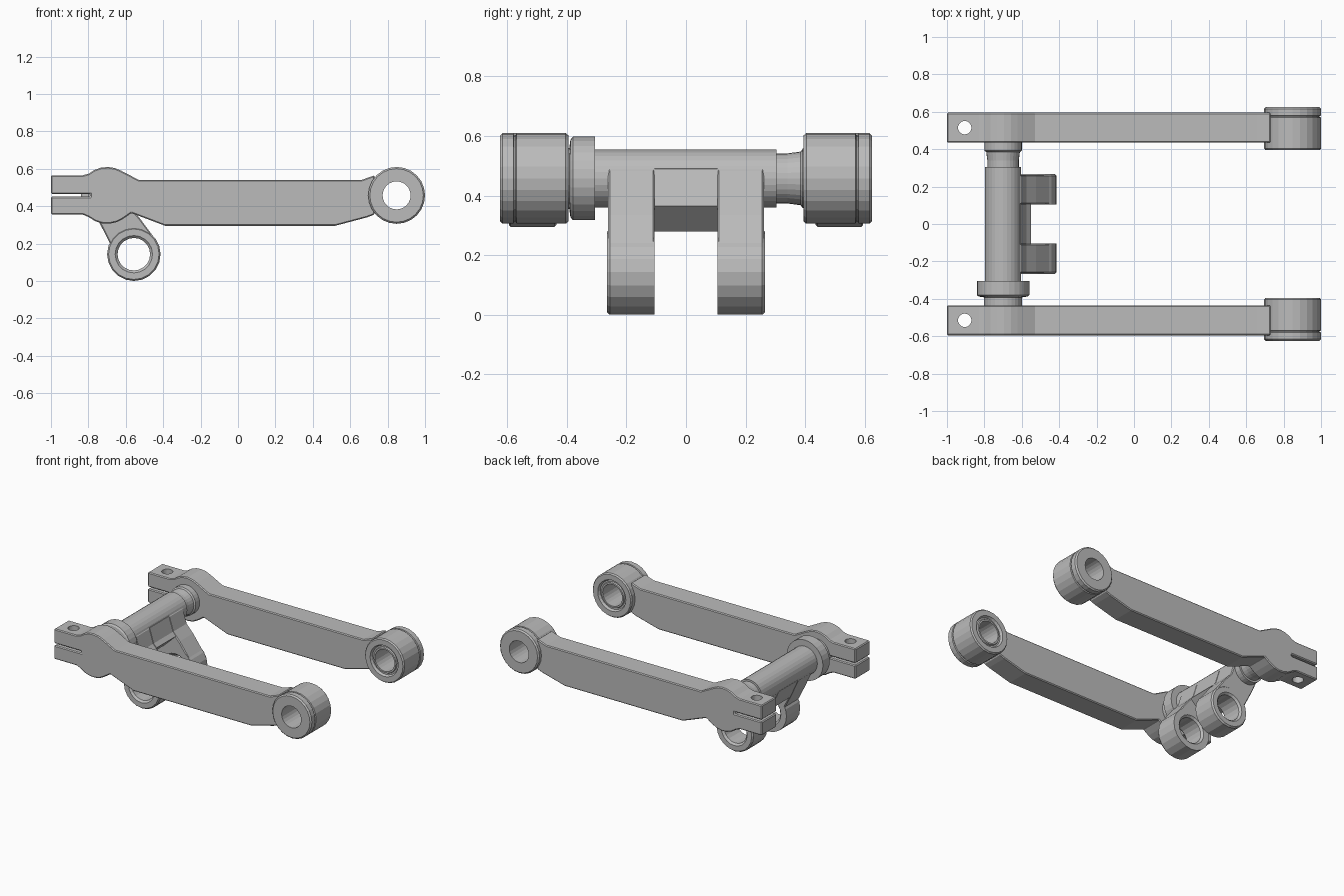
import bpy, bmesh
from math import sin, cos, pi, radians

cube = bpy.data.objects.get("Cube")
if cube:
    bpy.data.objects.remove(cube, do_unlink=True)

steel = bpy.data.materials.new("grey_steel")
GREY = (0.5, 0.5, 0.5, 1)
steel.diffuse_color = GREY
steel.use_nodes = True
steel.node_tree.nodes["Principled BSDF"].inputs["Base Color"].default_value = GREY


def finish(name, bm):
    bmesh.ops.remove_doubles(bm, verts=bm.verts, dist=1e-5)
    bmesh.ops.recalc_face_normals(bm, faces=bm.faces)
    mesh = bpy.data.meshes.new(name)
    bm.to_mesh(mesh)
    bm.free()
    mesh.materials.append(steel)
    ob = bpy.data.objects.new(name, mesh)
    bpy.context.collection.objects.link(ob)
    return ob


def prism(name, outline, y0, y1):
    """Extrude an (x, z) outline along y."""
    bm = bmesh.new()
    face = bm.faces.new([bm.verts.new((x, y0, z)) for x, z in outline])
    ext = bmesh.ops.extrude_face_region(bm, geom=[face])
    verts = [v for v in ext["geom"] if isinstance(v, bmesh.types.BMVert)]
    bmesh.ops.translate(bm, verts=verts, vec=(0, y1 - y0, 0))
    return finish(name, bm)


def lathe(name, profile, cx, cz, sides, closed=True):
    """Spin an (r, y) profile about an axis along y."""
    bm = bmesh.new()
    rings = [[bm.verts.new((cx + r * cos(2 * pi * i / sides), y,
                            cz + r * sin(2 * pi * i / sides)))
              for i in range(sides)] for r, y in profile]
    pairs = list(zip(rings, rings[1:]))
    if closed:
        pairs.append((rings[-1], rings[0]))
    for a, b in pairs:
        for i in range(sides):
            j = (i + 1) % sides
            bm.faces.new((a[i], a[j], b[j], b[i]))
    return finish(name, bm)


def arc(cx, cz, r, start, end, steps):
    angles = [radians(start + (end - start) * i / steps) for i in range(steps + 1)]
    return [(cx + r * cos(a), cz + r * sin(a)) for a in angles]


def bevel(ob, width):
    mod = ob.modifiers.new("soft_edges", "BEVEL")
    mod.width = width
    mod.segments = 1
    mod.limit_method = "ANGLE"
    mod.angle_limit = radians(40)


AXIS = 0.4575      # height of shaft and end eyes
SHAFT_X = -0.70
EYE_X = 0.848

# Arm outline: split clamp, round boss, long bar, tapered tip
arm_outline = (
    [(-1, 0.565), (-0.83, 0.565)]
    + arc(SHAFT_X, AXIS, 0.152, 130, 60, 5)
    + [(-0.53, 0.54), (0.66, 0.54), (0.73, 0.565),
       (0.73, 0.355), (0.69, 0.34), (0.52, 0.295), (-0.39, 0.295), (-0.57, 0.363)]
    + arc(SHAFT_X, AXIS, 0.152, -55, -130, 5)
    + [(-0.83, 0.355), (-1, 0.355), (-1, AXIS - 0.007),
       (-0.79, AXIS - 0.007), (-0.79, AXIS + 0.007), (-1, AXIS + 0.007)])

for s, side in ((-1, "front"), (1, "back")):
    arm = prism(side + "_arm", arm_outline, s * 0.435, s * 0.595)
    bevel(arm, 0.006)

    # Vertical bolt hole through the clamp
    bpy.ops.mesh.primitive_cylinder_add(vertices=20, radius=0.036, depth=0.6,
                                        location=(-0.905, s * 0.515, AXIS))
    cutter = bpy.context.object
    cutter.name = side + "_bolt_cutter"
    cutter.data.materials.append(steel)
    cutter.hide_render = True
    drill = arm.modifiers.new("bolt_hole", "BOOLEAN")
    drill.operation = "DIFFERENCE"
    drill.solver = "EXACT"
    drill.object = cutter
    bpy.context.view_layer.objects.active = arm
    for mod in list(arm.modifiers):
        bpy.ops.object.modifier_apply(modifier=mod.name)
    bpy.data.objects.remove(cutter, do_unlink=True)

    # End eye with a groove near its outer face and a recessed inner face
    eye = [(0.075, 0.625), (0.143, 0.625), (0.152, 0.616), (0.152, 0.58),
           (0.145, 0.577), (0.145, 0.572), (0.152, 0.569), (0.152, 0.404),
           (0.145, 0.395), (0.108, 0.395), (0.1, 0.412), (0.09, 0.412),
           (0.086, 0.402), (0.075, 0.402)]
    lathe(side + "_eye", [(r, s * y) for r, y in eye], EYE_X, AXIS, 24)

    # Clevis leg wraps onto its ring
    cx, cz = -0.557, 0.143
    leg = ([(-0.70, 0.50), (-0.79, 0.42), (-0.74, 0.31), (-0.692, 0.215)]
           + arc(cx, cz, 0.115, 165, 28, 10)
           + [(-0.432, 0.21), (-0.525, 0.335), (-0.575, 0.39), (-0.606, 0.49)])
    bevel(prism(side + "_clevis_leg", leg, s * 0.105, s * 0.262), 0.006)
    ring = [(0.1, 0.266), (0.135, 0.266), (0.143, 0.256), (0.143, 0.105),
            (0.1, 0.105), (0.087, 0.118), (0.087, 0.253)]
    lathe(side + "_clevis_ring", [(r, s * y) for r, y in ring], cx, cz, 20)

# Web joining the clevis legs under the shaft
web = [(-0.70, 0.50), (-0.79, 0.42), (-0.74, 0.31), (-0.725, 0.28), (-0.64, 0.28),
       (-0.552, 0.365), (-0.575, 0.39), (-0.606, 0.49)]
prism("clevis_web", web, -0.106, 0.106)

# Cross shaft: shoulder, collar, thick tube, waisted neck, shoulder
shaft = [(0, -0.5), (0.102, -0.5), (0.102, -0.392), (0.13, -0.388), (0.14, -0.38),
         (0.14, -0.306), (0.097, -0.306), (0.097, 0.304), (0.084, 0.304),
         (0.084, 0.34), (0.09, 0.385), (0.1, 0.392), (0.1, 0.5), (0, 0.5)]
lathe("cross_shaft", shaft, SHAFT_X, AXIS, 28, closed=False)
